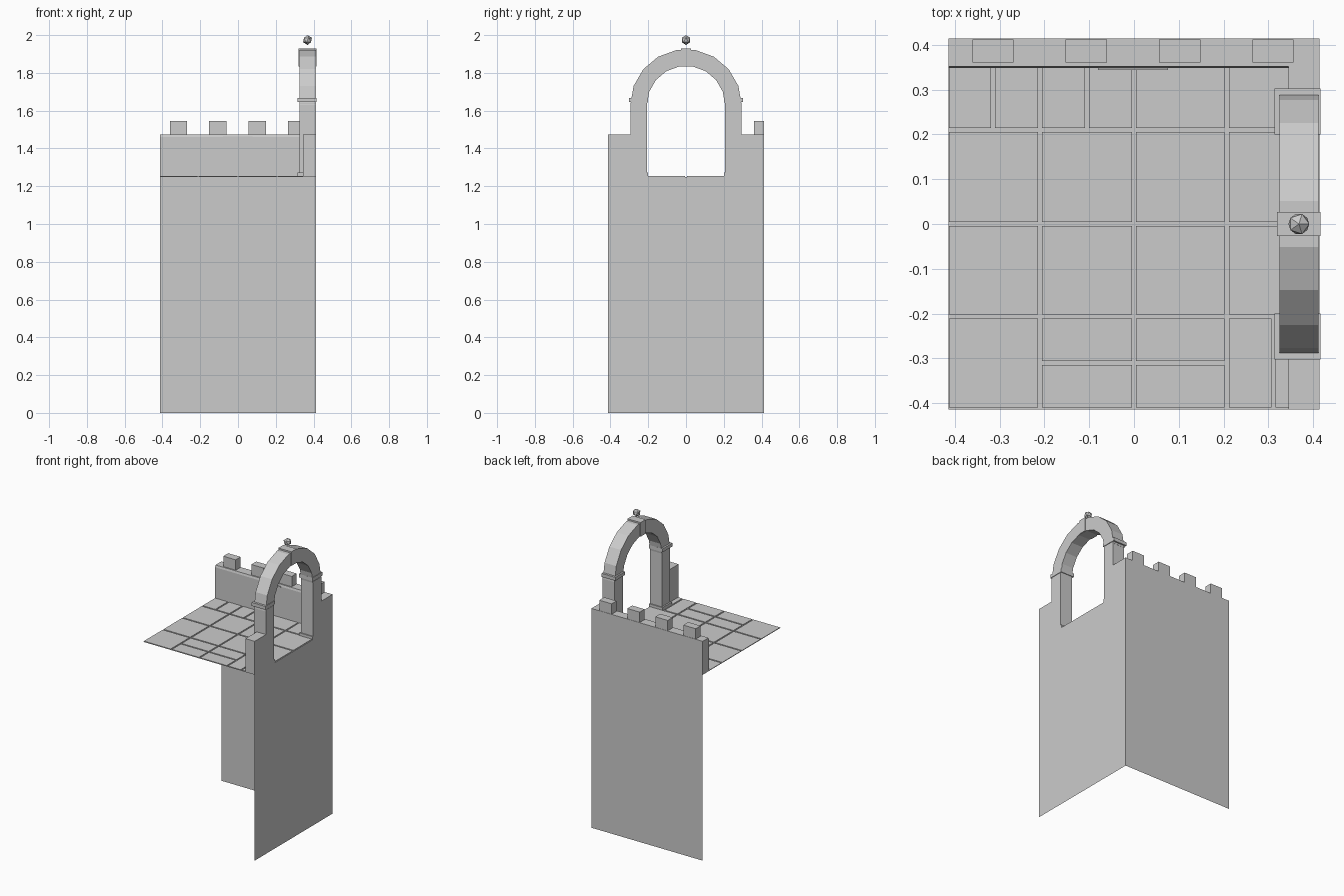
import bpy, bmesh, math

cube = bpy.data.objects.get("Cube")
if cube:
    bpy.data.objects.remove(cube, do_unlink=True)

stone = bpy.data.materials.new("grey stone")
stone.use_nodes = True
GREY = (0.6, 0.6, 0.6, 1)
stone.diffuse_color = GREY
stone.node_tree.nodes["Principled BSDF"].inputs["Base Color"].default_value = GREY

EDGE = 0.414       # outer limit of the walls
FLOOR = 1.25       # floor height
TOP = 1.475        # parapet height


def finish(name, bm, fix=True):
    if fix:
        bmesh.ops.recalc_face_normals(bm, faces=bm.faces)
    mesh = bpy.data.meshes.new(name)
    bm.to_mesh(mesh)
    bm.free()
    mesh.materials.append(stone)
    obj = bpy.data.objects.new(name, mesh)
    bpy.context.collection.objects.link(obj)
    return obj


def prism(name, outline, direction):
    """Extrude a closed 3D outline along a direction."""
    bm = bmesh.new()
    face = bm.faces.new([bm.verts.new(p) for p in outline])
    new = bmesh.ops.extrude_face_region(bm, geom=[face])["geom"]
    verts = [g for g in new if isinstance(g, bmesh.types.BMVert)]
    bmesh.ops.translate(bm, verts=verts, vec=direction)
    return finish(name, bm)


def box(name, x, y, z):
    ring = [(x[0], y[0], z[0]), (x[1], y[0], z[0]), (x[1], y[1], z[0]), (x[0], y[1], z[0])]
    return prism(name, ring, (0, 0, z[1] - z[0]))


def sheet(name, corners):
    bm = bmesh.new()
    bm.faces.new([bm.verts.new(c) for c in corners])
    return finish(name, bm, fix=False)


# Thin tower walls below the floor
sheet("back_wall", [(EDGE, EDGE, 0), (-EDGE, EDGE, 0), (-EDGE, EDGE, FLOOR), (EDGE, EDGE, FLOOR)])
sheet("side_wall", [(EDGE, -EDGE, 0), (EDGE, EDGE, 0), (EDGE, EDGE, FLOOR), (EDGE, -EDGE, FLOOR)])

# Floor sheet and its paving
sheet("floor", [(-EDGE, -EDGE, FLOOR), (EDGE, -EDGE, FLOOR), (EDGE, EDGE, FLOOR), (-EDGE, EDGE, FLOOR)])
X = [-0.418, -0.21, 0, 0.207, 0.414]
Y = [-0.414, -0.206, 0, 0.21, 0.414]
GAP = 0.0045
SPLIT_X = {(0, 3): -0.315, (1, 3): -0.105, (3, 0): 0.311}
SPLIT_Y = {(1, 0): -0.31, (2, 0): -0.31}
for i in range(4):
    for j in range(4):
        xs, ys = X[i:i + 2], Y[j:j + 2]
        if (i, j) in SPLIT_X:
            xs = [xs[0], SPLIT_X[i, j], xs[1]]
        if (i, j) in SPLIT_Y:
            ys = [ys[0], SPLIT_Y[i, j], ys[1]]
        for x0, x1 in zip(xs, xs[1:]):
            for y0, y1 in zip(ys, ys[1:]):
                box("paving_slab", (x0 + GAP, x1 - GAP), (y0 + GAP, y1 - GAP),
                    (FLOOR, FLOOR + 0.004))

# Back parapet with a softened inner edge and a worn patch
prism("back_parapet", [(-EDGE, EDGE, FLOOR), (-EDGE, 0.348, FLOOR), (-EDGE, 0.348, TOP - 0.014),
                       (-EDGE, 0.352, TOP), (-EDGE, EDGE, TOP)], (2 * EDGE, 0, 0))
box("worn_edge", (-0.08, 0.076), (0.344, 0.35), (TOP - 0.02, TOP - 0.012))

# Battlements
for i in range(4):
    x = -0.315 + i * 0.2085
    box("merlon", (x - 0.046, x + 0.046), (0.36, 0.412), (TOP, TOP + 0.07))

# Side parapets, columns, bases and imposts on both sides of the opening
for s in (-1, 1):
    def span(a, b):
        return sorted((s * a, s * b))
    box("side_parapet", (0.345, EDGE), span(0.28, EDGE), (FLOOR, TOP))
    box("column", (0.325, EDGE), span(0.207, 0.294), (FLOOR, 1.64))
    box("column_base", (0.315, EDGE), span(0.2, 0.302), (FLOOR, 1.272))
    box("impost", (0.314, 0.416), span(0.2, 0.303), (1.645, 1.668))

# Round arch in nine straight segments
STEPS = 9
angles = [math.pi * i / STEPS for i in range(STEPS + 1)]
bm = bmesh.new()
rings = []
for a in angles:
    c, n = math.cos(a), math.sin(a)
    rings.append([bm.verts.new((x, r * c, 1.63 + r * n))
                  for x, r in ((0.325, 0.207), (EDGE - 0.002, 0.207),
                               (EDGE - 0.002, 0.295), (0.325, 0.295))])
for a, b in zip(rings, rings[1:]):
    for k in range(4):
        m = (k + 1) % 4
        bm.faces.new((a[k], a[m], b[m], b[k]))
bm.faces.new(rings[0])
bm.faces.new(rings[-1])
finish("arch", bm)

# Keystone and faceted ball above it
box("keystone", (0.319, 0.416), (-0.027, 0.027), (1.835, 1.93))
bm = bmesh.new()
bmesh.ops.create_icosphere(bm, subdivisions=1, radius=0.026)
bmesh.ops.translate(bm, verts=bm.verts, vec=(0.368, 0, 1.974))
finish("finial_ball", bm)
